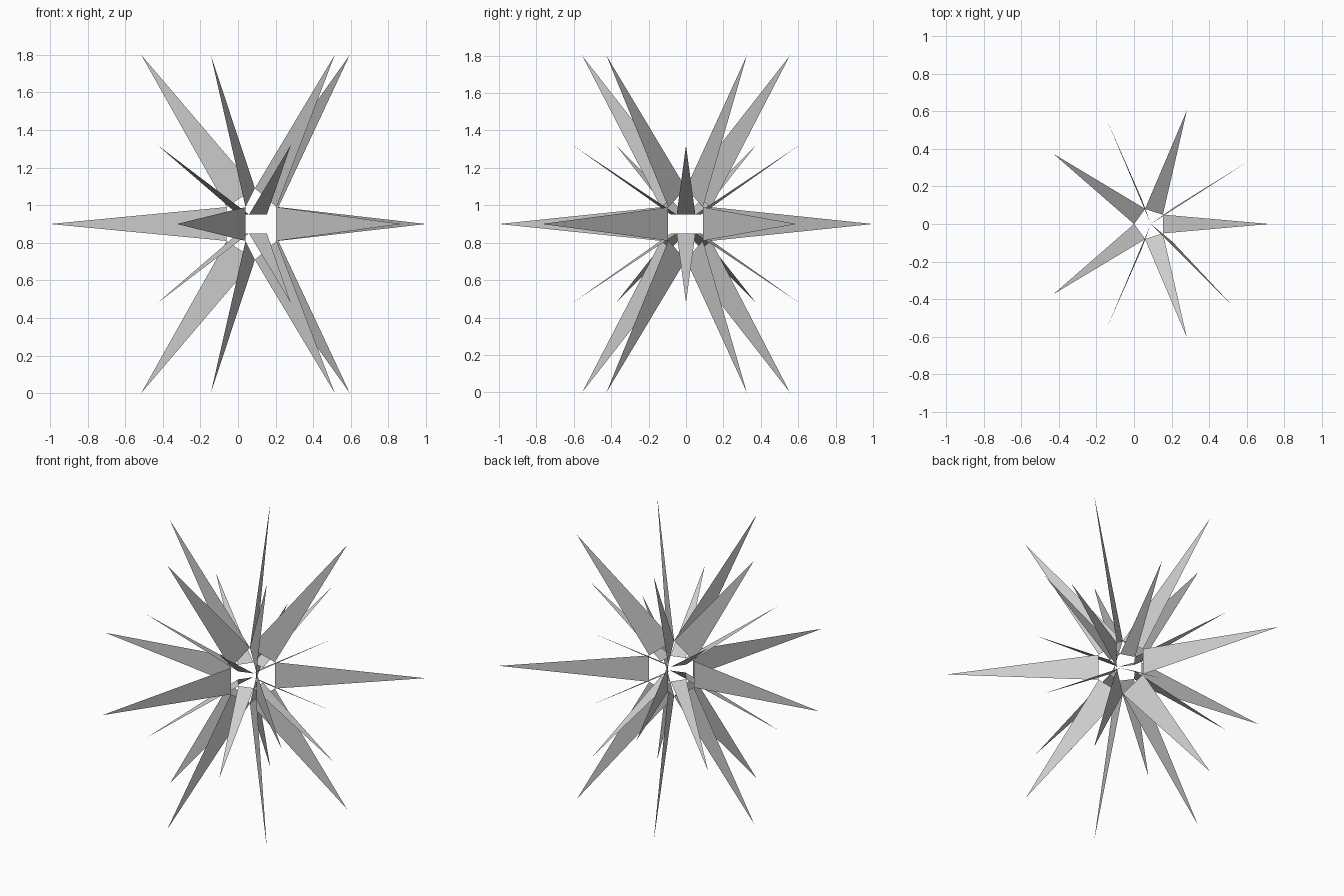
import bpy
from math import sin, cos, radians
from mathutils import Vector

if "Cube" in bpy.data.objects:
    bpy.data.objects.remove(bpy.data.objects["Cube"])

MID = 0.90  # height of the burst centre


def make_object(name, tris):
    """Build one object from separate flat triangles."""
    verts = [v for t in tris for v in t]
    faces = [(i, i + 1, i + 2) for i in range(0, len(verts), 3)]
    mesh = bpy.data.meshes.new(name)
    mesh.from_pydata(verts, [], faces)
    obj = bpy.data.objects.new(name, mesh)
    bpy.context.collection.objects.link(obj)


# Upright prongs: base point, level tip, steep tip (x, y)
prongs = [
    ((-0.06, 0.00), (-1.00, 0.00), (-0.515, 0.00)),
    ((0.04, 0.135), (-0.325, 1.00), (-0.145, 0.555)),
    ((0.04, -0.135), (-0.325, -1.00), (-0.145, -0.555)),
    ((0.215, 0.09), (1.00, 0.59), (0.595, 0.325)),
    ((0.205, -0.095), (0.87, -0.77), (0.515, -0.425)),
]
AXIS = (0.09, 0.0)  # the steep spikes' inner corners meet here
level, upper, lower = [], [], []
for b, tip, steep in prongs:
    level.append([(*b, MID - 0.09), (*b, MID + 0.09), (*tip, MID)])
    for s, group in ((1, upper), (-1, lower)):
        group.append([(*b, MID + s * 0.09), (*AXIS, MID + s * 0.19),
                      (*steep, MID + s * 0.90)])
make_object("level_spikes", level)
make_object("steep_upper_spikes", upper)
make_object("steep_lower_spikes", lower)

# Short spikes whose width lies flat, between the upright prongs
for s, name in ((1, "short_upper_spikes"), (-1, "short_lower_spikes")):
    tris = []
    for k in range(5):
        a = radians(72 * k)
        out, side = Vector((cos(a), sin(a), 0)), Vector((-sin(a), cos(a), 0))
        c = Vector((0.085, 0, MID + s * 0.05))
        base = c + out * 0.068
        tip = c + out * 0.635 + Vector((0, 0, s * 0.37))
        tris.append([base - side * 0.05, base + side * 0.05, tip])
    make_object(name, tris)
